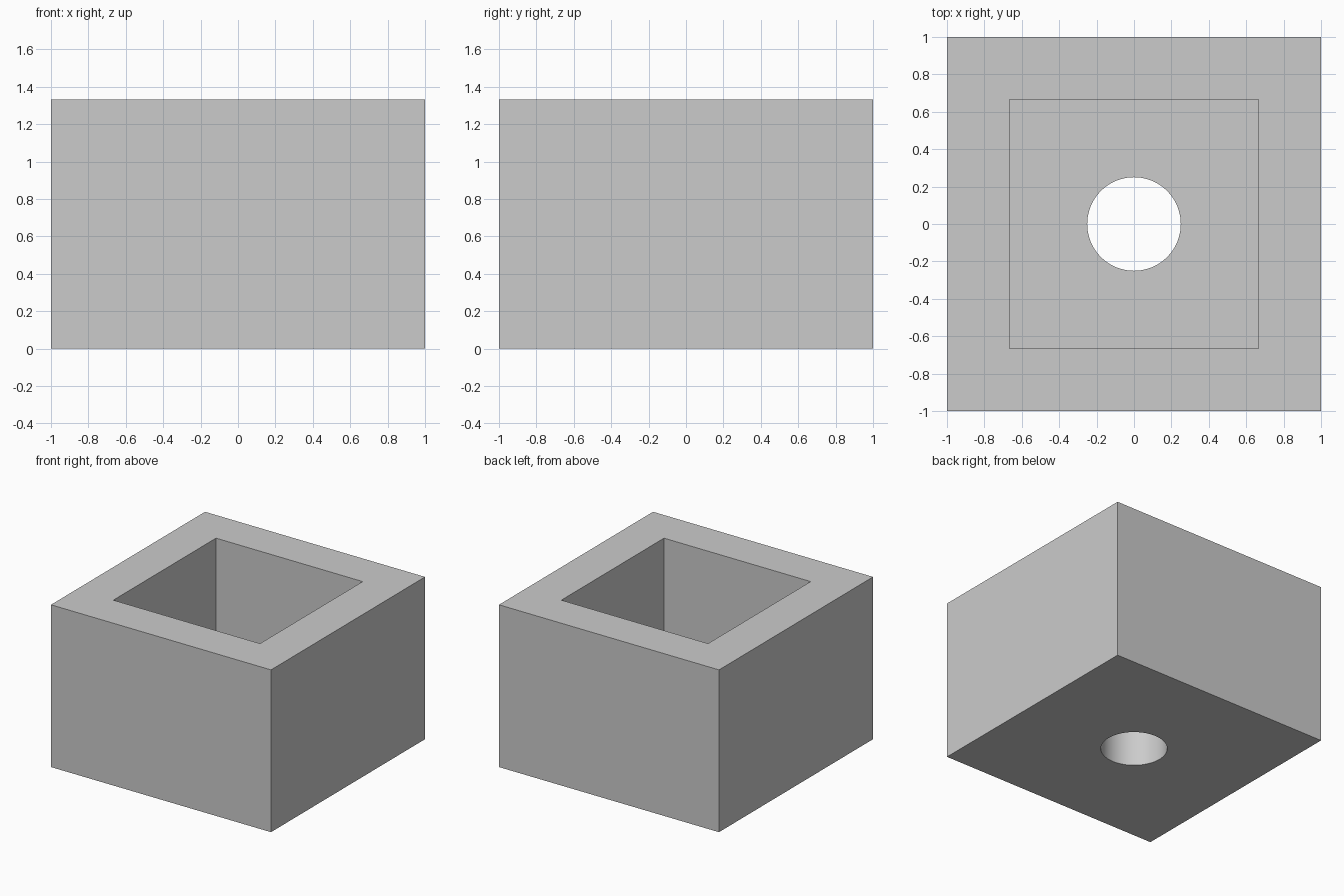
import bpy

default_cube = bpy.data.objects.get("Cube")
if default_cube:
    bpy.data.objects.remove(default_cube, do_unlink=True)

HEIGHT = 4 / 3
WALL = 1 / 3      # wall and floor thickness
HOLE_RADIUS = 0.25

grey = bpy.data.materials.new("light_grey")
grey.use_nodes = True
colour = (0.6, 0.6, 0.6, 1)
grey.diffuse_color = colour
grey.node_tree.nodes["Principled BSDF"].inputs["Base Color"].default_value = colour


def block(name, width, bottom, top):
    """Square block standing between two heights."""
    bpy.ops.mesh.primitive_cube_add(size=1, location=(0, 0, (bottom + top) / 2))
    obj = bpy.context.object
    obj.name = name
    obj.scale = (width, width, top - bottom)
    bpy.ops.object.transform_apply(location=True, rotation=False, scale=True)
    obj.data.materials.append(grey)
    return obj


def cut(target, cutter):
    """Subtract the cutter from the target, then remove it."""
    cutter.hide_render = True
    mod = target.modifiers.new("cut", "BOOLEAN")
    mod.operation = "DIFFERENCE"
    mod.solver = "EXACT"
    mod.object = cutter
    bpy.context.view_layer.objects.active = target
    bpy.ops.object.modifier_apply(modifier=mod.name)
    bpy.data.objects.remove(cutter, do_unlink=True)


# Square pot body with an open cavity
body = block("square_pot", 2, 0, HEIGHT)
cut(body, block("cavity_cutter", 2 - 2 * WALL, WALL, HEIGHT + WALL))

# Round drain hole through the floor
bpy.ops.mesh.primitive_cylinder_add(vertices=96, radius=HOLE_RADIUS, depth=2 * WALL,
                                    location=(0, 0, WALL / 2))
drain = bpy.context.object
drain.name = "drain_cutter"
drain.data.materials.append(grey)
cut(body, drain)

# Smooth hole wall, sharp block edges
bpy.ops.object.select_all(action="DESELECT")
body.select_set(True)
bpy.context.view_layer.objects.active = body
bpy.ops.object.shade_smooth_by_angle()
